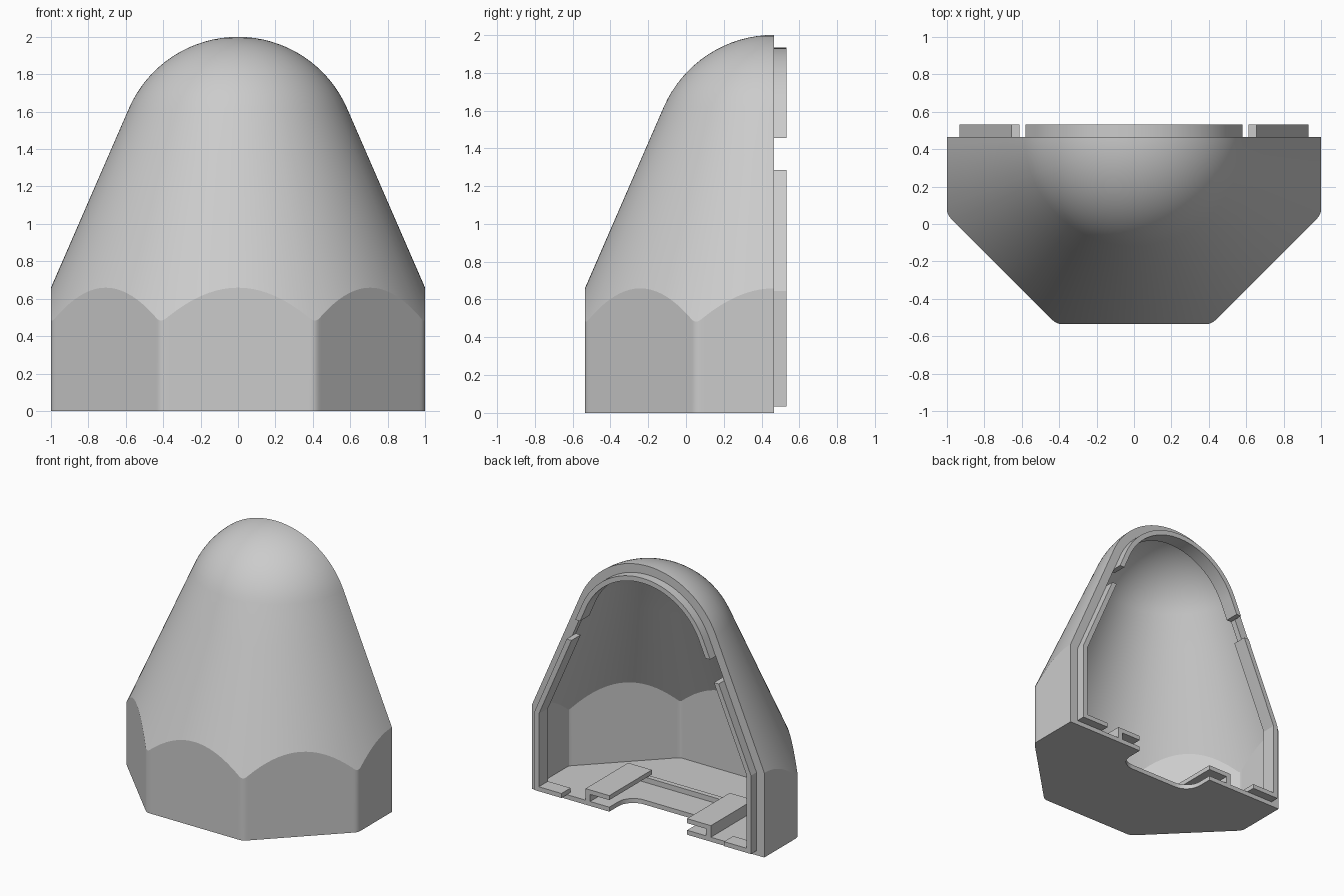
import bpy, bmesh
from math import sin, cos, tan, atan, sqrt, radians, pi
from mathutils import Vector

cube = bpy.data.objects.get("Cube")
if cube:
    bpy.data.objects.remove(cube, do_unlink=True)

# Main dimensions
BACK = 0.465          # plane of the open back
WALL = 0.035          # shell and floor thickness
RIM, LIP = 0.067, 0.105   # inward offsets of rim and lip
LIP_END = 0.533
RIB = 0.42            # where the rim stiffening starts
SLOPE = radians(23.5)
DOME = 0.636
DOME_Z = 2 - DOME
FILLET = 0.07
HALF = pi / 8

grey = bpy.data.materials.new("plain grey")
grey.use_nodes = True
colour = (0.6, 0.6, 0.6, 1)
grey.diffuse_color = colour
grey.node_tree.nodes["Principled BSDF"].inputs["Base Color"].default_value = colour


def finish(name, bm, smooth=False):
    bmesh.ops.remove_doubles(bm, verts=bm.verts[:], dist=1e-5)
    bmesh.ops.recalc_face_normals(bm, faces=bm.faces[:])
    mesh = bpy.data.meshes.new(name)
    bm.to_mesh(mesh)
    bm.free()
    mesh.materials.append(grey)
    ob = bpy.data.objects.new(name, mesh)
    bpy.context.collection.objects.link(ob)
    if smooth:
        bpy.ops.object.select_all(action='DESELECT')
        ob.select_set(True)
        bpy.context.view_layer.objects.active = ob
        bpy.ops.object.shade_smooth_by_angle(angle=radians(20))
    return ob


def octagon_radius(phi, t):
    """Distance from axis to a rounded octagon whose sides are moved in by t."""
    a = 1 - t
    f = FILLET - t
    d = abs((phi + HALF) % (2 * HALF) - HALF)
    if d <= atan((a - f) * tan(HALF) / a):
        return a / cos(d)
    c = (a - f) / cos(HALF)
    e = HALF - d
    return c * cos(e) + sqrt(f * f - (c * sin(e)) ** 2)


def tangent(t):
    return (DOME - t) * cos(SLOPE), DOME_Z + (DOME - t) * sin(SLOPE)


def cone_radius(z, t):
    r, zt = tangent(t)
    return r + (zt - z) * tan(SLOPE)


def dome_arc(t, n=16):
    angles = [SLOPE + (pi / 2 - SLOPE) * i / n for i in range(n + 1)]
    return [((DOME - t) * cos(a), DOME_Z + (DOME - t) * sin(a)) for a in angles]


def profile(radius, t, base, steps=4):
    """Side wall, cone and dome from the base up to the apex."""
    r, zt = tangent(t)
    zk = zt - (radius - r) / tan(SLOPE)
    pts = [(radius, base)]
    for i in range(steps):
        k = i / steps
        pts.append((radius + (r - radius) * k, zk + (zt - zk) * k))
    return pts + dome_arc(t)


# Hollow half shell: outer and inner skins joined along the back and base
steps = 80
angles = [pi + pi * i / steps for i in range(steps + 1)]
for corner in range(4):
    mid = pi + HALF + corner * 2 * HALF
    angles += [mid + radians(k) for k in (-1.4, -0.7, 0.7, 1.4)]
angles = sorted(angles)
bm = bmesh.new()
skins = []
for t in (0, WALL):
    grid = []
    for phi in angles:
        pts = profile(octagon_radius(phi, t), t, 0)
        grid.append([bm.verts.new((r * cos(phi), BACK + r * sin(phi), z)) for r, z in pts])
    skins.append(grid)
    for a, b in zip(grid, grid[1:]):
        for j in range(len(a) - 1):
            bm.faces.new((a[j], b[j], b[j + 1], a[j + 1]))
outer, inner = skins
for i in range(len(angles) - 1):
    bm.faces.new((outer[i][0], outer[i + 1][0], inner[i + 1][0], inner[i][0]))
for i in (0, -1):
    for j in range(len(outer[0]) - 1):
        bm.faces.new((outer[i][j], outer[i][j + 1], inner[i][j + 1], inner[i][j]))
finish("half_shell", bm, True)


def extrude(bm, points, offset):
    face = bm.faces.new([bm.verts.new(p) for p in points])
    new = bmesh.ops.extrude_face_region(bm, geom=[face])["geom"]
    verts = [v for v in new if isinstance(v, bmesh.types.BMVert)]
    bmesh.ops.translate(bm, verts=verts, vec=Vector(offset))
    # keep the starting cap so the part is closed
    if not face.is_valid:
        bm.faces.new([bm.verts.new(p) for p in points])


# Floor with a round-cornered notch in its back edge
notch_x, notch_y, round_r = 0.335, 0.225, 0.13
outline = []
for phi in angles:
    r = octagon_radius(phi, WALL)
    outline.append((r * cos(phi), BACK + r * sin(phi), 0))
notch = [(notch_x, BACK)]
for i in range(9):
    a = pi / 2 * i / 8
    notch.append((notch_x - round_r + round_r * cos(a),
                  notch_y + round_r - round_r * sin(a)))
outline += [(x, y, 0) for x, y in notch]
outline += [(-x, y, 0) for x, y in reversed(notch)]
bm = bmesh.new()
extrude(bm, outline, (0, 0, WALL))
finish("floor", bm, True)


def band(name, outside, inside, y0, y1, smooth=True):
    """Strip between two matching outlines in the xz plane."""
    bm = bmesh.new()
    rings = [[bm.verts.new((x, y, z)) for x, z in line]
             for line, y in ((outside, y0), (outside, y1), (inside, y1), (inside, y0))]
    n = len(outside)
    for k in range(4):
        a, b = rings[k], rings[(k + 1) % 4]
        for j in range(n - 1):
            bm.faces.new((a[j], a[j + 1], b[j + 1], b[j]))
    for j in (0, n - 1):
        bm.faces.new([ring[j] for ring in rings])
    finish(name, bm, smooth)


def arch(line):
    return line + [(-x, z) for x, z in reversed(line[:-1])]


# Rim thickening behind the open edge
band("rim", arch(profile(1 - WALL, WALL, WALL)),
     arch(profile(1 - RIM, RIM, WALL)), RIB, BACK)

# Locating lip: one arch over the top and one rail down each side
top_z, side_z = 1.455, 1.285
band("top_lip", *[arch([(cone_radius(top_z, t), top_z)] + dome_arc(t)) for t in (RIM, LIP)],
     RIB, LIP_END)


def side_line(t, s):
    knee = tangent(t)[1] - (1 - t - tangent(t)[0]) / tan(SLOPE)
    return [(s * (1 - t), WALL), (s * (1 - t), knee),
            (s * cone_radius(side_z, t), side_z)]


def box(name, x0, x1, y0, y1, z0, z1):
    bm = bmesh.new()
    bmesh.ops.create_cube(bm, size=1)
    for v in bm.verts:
        v.co = ((x0, x1)[v.co.x > 0], (y0, y1)[v.co.y > 0], (z0, z1)[v.co.z > 0])
    finish(name, bm)


# Parts repeated on both sides: rail, floor tab and slotted guide
GUIDE_TOP, GUIDE_IN = 0.125, -0.06
for side, s in (("left", 1), ("right", -1)):
    band(side + "_lip", side_line(RIM, s), side_line(LIP, s), RIB, LIP_END, False)

    def mirrored(name, a, b, *rest):
        lo, hi = sorted((a * s, b * s))
        box(side + "_" + name, lo, hi, *rest)

    mirrored("floor_tab", 0.7, 1 - LIP, RIB, LIP_END, WALL, 0.07)
    mirrored("guide_web", 0.5, 0.54, GUIDE_IN, BACK, WALL, 0.09)
    mirrored("guide_flange", notch_x, 0.54, GUIDE_IN, BACK, 0.09, GUIDE_TOP)

# Stop across the inner ends of the guides
box("guide_stop", -0.5, 0.5, GUIDE_IN, GUIDE_IN + 0.04, WALL, 0.075)
